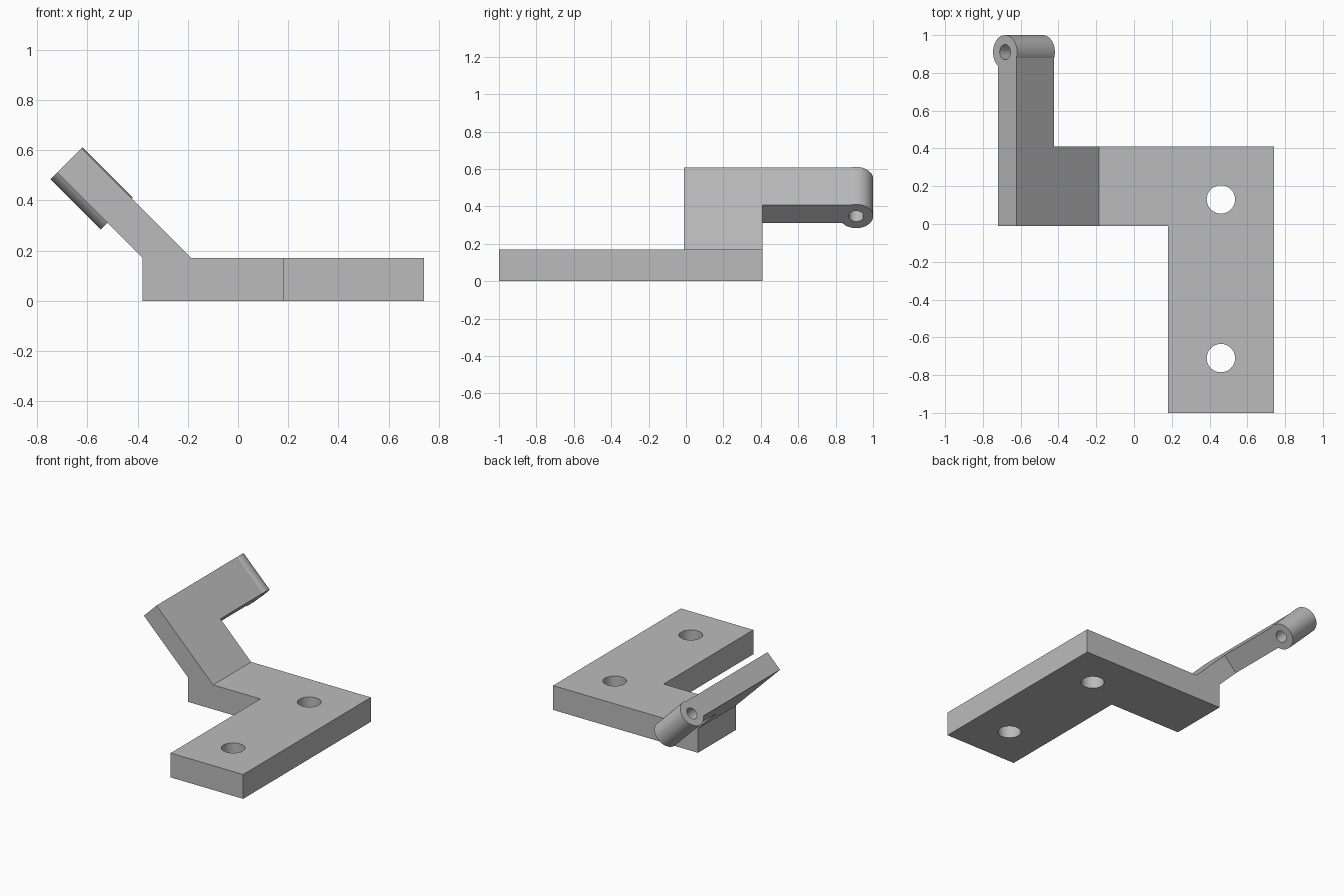
import bpy, bmesh, math
from mathutils import Matrix

cube = bpy.data.objects.get("Cube")
if cube:
    bpy.data.objects.remove(cube, do_unlink=True)

grey = bpy.data.materials.new("plain grey")
grey.use_nodes = True
colour = (0.5, 0.5, 0.5, 1)
grey.diffuse_color = colour
grey.node_tree.nodes["Principled BSDF"].inputs["Base Color"].default_value = colour

# Tilted frame of the arm: X runs up the slope, Z points through to its underside
SLOPE = Matrix.Rotation(math.radians(225), 4, 'Y')


def make_object(name, bm, frame):
    bmesh.ops.recalc_face_normals(bm, faces=bm.faces[:])
    bm.transform(frame)
    mesh = bpy.data.meshes.new(name)
    bm.to_mesh(mesh)
    bm.free()
    mesh.materials.append(grey)
    obj = bpy.data.objects.new(name, mesh)
    bpy.context.collection.objects.link(obj)
    return obj


def slab(name, outline, low, high, frame=Matrix()):
    bm = bmesh.new()
    face = bm.faces.new([bm.verts.new((x, y, low)) for x, y in outline])
    grown = bmesh.ops.extrude_face_region(bm, geom=[face])["geom"]
    verts = [v for v in grown if isinstance(v, bmesh.types.BMVert)]
    bmesh.ops.translate(bm, verts=verts, vec=(0, 0, high - low))
    return make_object(name, bm, frame)


def rod(name, radius, length, frame):
    bm = bmesh.new()
    bmesh.ops.create_cone(bm, cap_ends=True, segments=64, radius1=radius,
                          radius2=radius, depth=length)
    return make_object(name, bm, frame)


def drill(obj, cutter):
    mod = obj.modifiers.new("hole", 'BOOLEAN')
    mod.operation = 'DIFFERENCE'
    mod.solver = 'EXACT'
    mod.object = cutter
    bpy.context.view_layer.objects.active = obj
    bpy.ops.object.modifier_apply(modifier=mod.name)


# L-shaped base plate with two mounting holes
base = slab("base_plate", [(0.18, -1), (0.74, -1), (0.74, 0.41), (-0.38, 0.41),
                           (-0.38, -0.01), (0.18, -0.01)], 0, 0.17)
for y in (0.13, -0.71):
    cutter = rod("hole_cutter", 0.075, 1, Matrix.Translation((0.46, y, 0)))
    drill(base, cutter)
    bpy.data.objects.remove(cutter)

# L-shaped sloping arm, its foot buried in the base
start, inner, end = 0.251, 0.587, 0.87
arm = slab("sloping_arm", [(start, -0.01), (end, -0.01), (end, 0.91), (inner, 0.91),
                           (inner, 0.41), (start, 0.41)], 0.011, 0.148, SLOPE)

# Hinge barrel at the arm's tip, bored right through
axis = (SLOPE @ Matrix.Translation(((inner + end) / 2, 0.91, 0.0955))
        @ Matrix.Rotation(math.pi / 2, 4, 'Y'))
barrel = rod("hinge_barrel", 0.09, end - inner, axis)
cutter = rod("bore_cutter", 0.04, 1, axis)
drill(arm, cutter)
drill(barrel, cutter)
bpy.data.objects.remove(cutter)

# Smooth round walls, sharp corners
for obj in (base, arm, barrel):
    bpy.ops.object.select_all(action='DESELECT')
    obj.select_set(True)
    bpy.context.view_layer.objects.active = obj
    bpy.ops.object.shade_smooth_by_angle(angle=math.radians(30))
